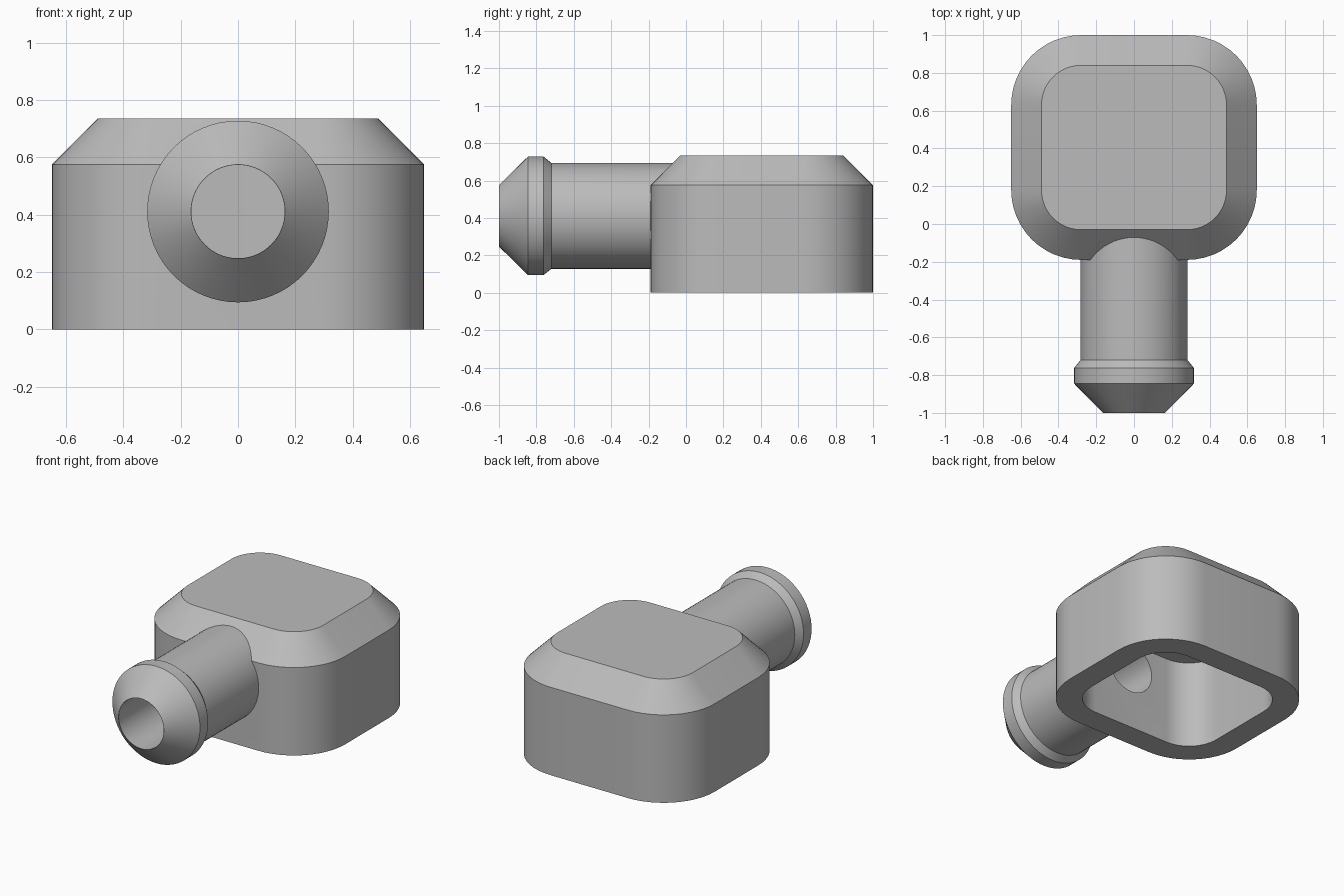
import bpy, bmesh, math

if "Cube" in bpy.data.objects:
    bpy.data.objects.remove(bpy.data.objects["Cube"])

# Body footprint and hose-barb axis
CY, HX, HY, R = 0.405, 0.65, 0.595, 0.37
AXIS_Z, WALL = 0.411, 0.16

grey = bpy.data.materials.new("grey")
grey.diffuse_color = (0.5, 0.5, 0.5, 1)
grey.use_nodes = True
grey.node_tree.nodes["Principled BSDF"].inputs["Base Color"].default_value = grey.diffuse_color


def loft(name, rings):
    """Skin equal-length rings of points and cap both ends."""
    bm = bmesh.new()
    loops = [[bm.verts.new(p) for p in ring] for ring in rings]
    n = len(loops[0])
    for a, b in zip(loops, loops[1:]):
        for i in range(n):
            j = (i + 1) % n
            bm.faces.new((a[i], a[j], b[j], b[i]))
    bm.faces.new(loops[0][::-1])
    bm.faces.new(loops[-1])
    bmesh.ops.recalc_face_normals(bm, faces=bm.faces)
    mesh = bpy.data.meshes.new(name)
    bm.to_mesh(mesh)
    bm.free()
    mesh.materials.append(grey)
    ob = bpy.data.objects.new(name, mesh)
    bpy.context.collection.objects.link(ob)
    return ob


def rounded_ring(inset, z, steps=12):
    """Rounded rectangle whose corner centres stay fixed as it is inset."""
    pts = []
    for q, (sx, sy) in enumerate(((1, 1), (-1, 1), (-1, -1), (1, -1))):
        for i in range(steps + 1):
            a = (q + i / steps) * math.pi / 2
            pts.append((sx * (HX - R) + (R - inset) * math.cos(a),
                        CY + sy * (HY - R) + (R - inset) * math.sin(a), z))
    return pts


def round_ring(r, y, n=64):
    return [(r * math.cos(2 * math.pi * i / n), y,
             AXIS_Z + r * math.sin(2 * math.pi * i / n)) for i in range(n)]


def boolean(target, tool, operation):
    mod = target.modifiers.new(operation.lower(), 'BOOLEAN')
    mod.operation, mod.object, mod.solver = operation, tool, 'EXACT'
    bpy.context.view_layer.objects.active = target
    bpy.ops.object.modifier_apply(modifier=mod.name)
    bpy.data.objects.remove(tool)


# Chamfered cap body
cap = loft("cap_with_hose_barb", [rounded_ring(0, 0), rounded_ring(0, 0.575),
                                  rounded_ring(WALL, 0.735)])

# Hose barb with flared lip and conical nose
barb = loft("barb", [round_ring(r, y) for r, y in (
    (0.164, -1.0), (0.317, -0.845), (0.317, -0.762), (0.283, -0.72), (0.283, 0.2))])
boolean(cap, barb, 'UNION')

# Hollow underside and bore through the barb
boolean(cap, loft("cavity", [rounded_ring(WALL, -0.1), rounded_ring(WALL, 0.575)]),
        'DIFFERENCE')
boolean(cap, loft("bore", [round_ring(0.163, -1.1), round_ring(0.163, 0.15)]),
        'DIFFERENCE')

# Smooth curved walls, crisp edges
bpy.ops.object.select_all(action='DESELECT')
cap.select_set(True)
bpy.context.view_layer.objects.active = cap
bpy.ops.object.shade_smooth_by_angle(angle=math.radians(25))
